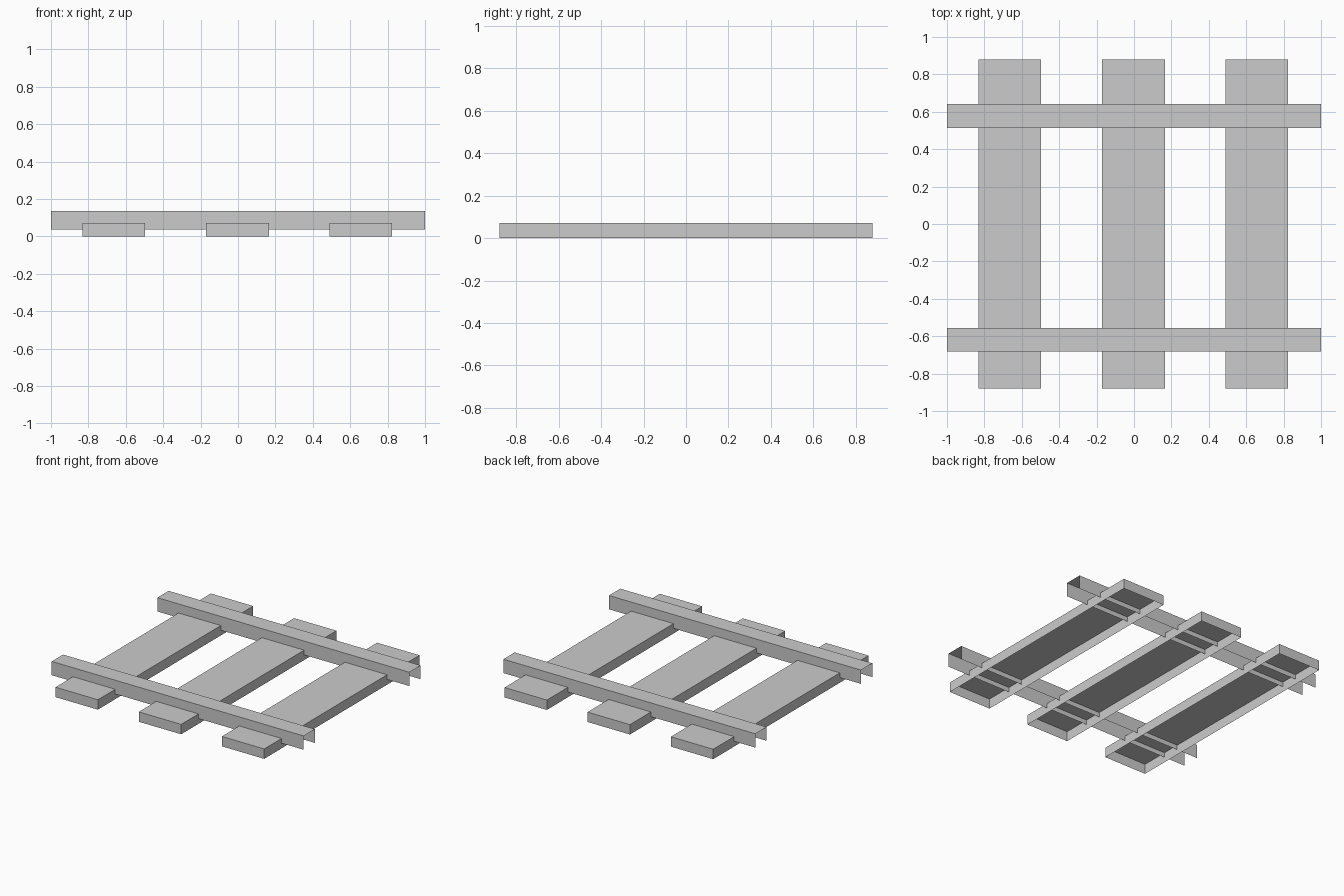
import bpy, bmesh
from mathutils import Vector

if "Cube" in bpy.data.objects:
    bpy.data.objects.remove(bpy.data.objects["Cube"])


def open_box(name, x, y, z, open_sides):
    """Box spanning the given ranges, with the faces pointing along open_sides removed."""
    bm = bmesh.new()
    bmesh.ops.create_cube(bm, size=1)
    bm.normal_update()
    gone = [f for f in bm.faces if any(f.normal.dot(Vector(d)) > 0.9 for d in open_sides)]
    bmesh.ops.delete(bm, geom=gone, context='FACES')
    for v in bm.verts:
        v.co = [r[0] if c < 0 else r[1] for c, r in zip(v.co, (x, y, z))]
    mesh = bpy.data.meshes.new(name)
    bm.to_mesh(mesh)
    bm.free()
    obj = bpy.data.objects.new(name, mesh)
    bpy.context.collection.objects.link(obj)
    return obj


DOWN, LEFT, RIGHT = (0, 0, -1), (-1, 0, 0), (1, 0, 0)

# Sleepers: shallow trays open underneath
for i, cx in enumerate((-0.664, -0.003, 0.656)):
    open_box(f"sleeper_{i + 1}", (cx - 0.168, cx + 0.168), (-0.88, 0.88), (0, 0.071), [DOWN])

# Rails: channels open underneath and at both ends
for name, cy in (("front_rail", -0.619), ("back_rail", 0.578)):
    open_box(name, (-1, 1), (cy - 0.064, cy + 0.064), (0.037, 0.136), [DOWN, LEFT, RIGHT])
